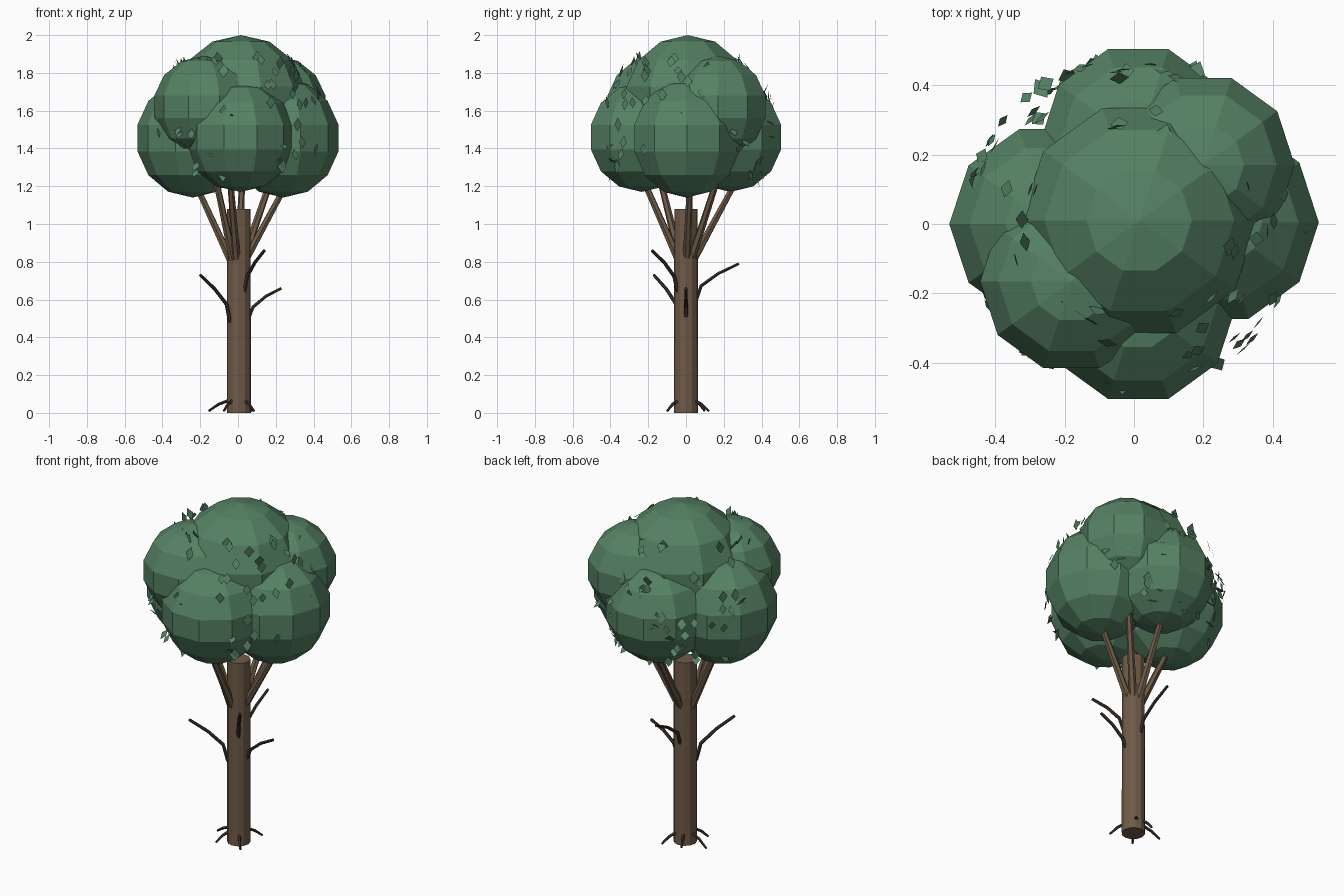
import bpy, bmesh, math, random
from mathutils import Vector, Matrix

if "Cube" in bpy.data.objects:
    bpy.data.objects.remove(bpy.data.objects["Cube"])
random.seed(7)


def material(name, rgb):
    mat = bpy.data.materials.new(name)
    mat.use_nodes = True
    mat.diffuse_color = (*rgb, 1)
    mat.node_tree.nodes["Principled BSDF"].inputs["Base Color"].default_value = (*rgb, 1)
    return mat


BARK = material("bark brown", (0.16, 0.105, 0.064))
TWIG = material("dark twig brown", (0.048, 0.034, 0.025))
GREEN = material("leaf green", (0.09, 0.22, 0.125))


def make(name, bm, mat):
    mesh = bpy.data.meshes.new(name)
    bm.to_mesh(mesh)
    bm.free()
    mesh.materials.append(mat)
    obj = bpy.data.objects.new(name, mesh)
    bpy.context.collection.objects.link(obj)
    return obj


def limb(name, path, radii, mat, sides):
    """Tapered tube whose rings follow a path."""
    bm = bmesh.new()
    pts = [Vector(p) for p in path]
    rings = []
    for i, p in enumerate(pts):
        along = pts[min(i + 1, len(pts) - 1)] - pts[max(i - 1, 0)]
        turn = along.to_track_quat("Z", "Y")
        rings.append([bm.verts.new(p + turn @ Vector((radii[i] * math.cos(a), radii[i] * math.sin(a), 0)))
                      for a in (math.tau * k / sides for k in range(sides))])
    for low, high in zip(rings, rings[1:]):
        for k in range(sides):
            n = (k + 1) % sides
            bm.faces.new((low[k], low[n], high[n], high[k]))
    bm.faces.new(rings[0][::-1])
    bm.faces.new(rings[-1])
    return make(name, bm, mat)


# Trunk
limb("trunk", [(0.005, 0, 0), (0.005, 0, 1.08)], [0.063, 0.062], BARK, 12)

# Branches rising into the crown
branch_ends = {
    "left": (0.24, 0.02, 1.18), "right": (-0.21, 0.02, 1.18),
    "front": (-0.04, -0.22, 1.22), "back": (0.02, 0.24, 1.18),
    "front_right": (-0.12, -0.14, 1.25), "back_left": (0.18, 0.17, 1.25),
}
for side, end in branch_ends.items():
    tip = Vector(end)
    out = Vector((tip.x, tip.y, 0)).normalized() * 0.04
    base = out + Vector((0, 0, 0.81))
    limb("branch_" + side, [base, base.lerp(tip, 0.5), tip + (tip - base) * 0.12],
         [0.022, 0.019, 0.016], BARK, 6)

# Bare twigs: steep at the trunk, then bending outward (tip, height of the twig)
twig_ends = {
    "left": ((0.23, 0, 0.66), 0.16), "right": ((-0.2, -0.17, 0.73), 0.25),
    "front": ((0.14, -0.18, 0.86), 0.22), "back": ((0, 0.28, 0.79), 0.19),
}
for side, (end, drop) in twig_ends.items():
    tip = Vector(end)
    out = Vector((tip.x, tip.y, 0)).normalized()
    start = out * 0.055 + Vector((0, 0, tip.z - drop))
    bend = out * 0.08 + Vector((0, 0, tip.z - drop * 0.62))
    limb("twig_" + side, [start, bend, bend.lerp(tip, 0.45) + Vector((0, 0, 0.012)), tip],
         [0.011, 0.01, 0.009, 0.008], TWIG, 6)

# Small roots reaching down to the ground
root_ends = [(-0.155, 0.03), (-0.075, -0.1), (0.085, -0.1), (0.075, 0.12), (-0.04, 0.1)]
for i, (x, y) in enumerate(root_ends):
    tip = Vector((x, y, 0.01))
    out = Vector((x, y, 0)).normalized()
    start = out * 0.052 + Vector((0, 0, 0.065))
    mid = start.lerp(tip, 0.5) + Vector((0, 0, 0.008))
    limb(f"root_{i + 1}", [start, mid, tip], [0.009, 0.008, 0.006], TWIG, 5)

# Foliage clumps: centre and radii, each with a corner facing the sides
clumps = {
    "top": ((0.015, 0.01, 1.65), (0.35, 0.35, 0.35)),
    "left": ((0.24, 0.005, 1.455), (0.3, 0.3, 0.315)),
    "right": ((-0.24, 0, 1.455), (0.3, 0.295, 0.315)),
    "front": ((0.012, -0.235, 1.46), (0.29, 0.29, 0.29)),
    "back": ((0.012, 0.235, 1.46), (0.29, 0.29, 0.29)),
    "front_right": ((-0.18, -0.165, 1.62), (0.27, 0.27, 0.27)),
    "back_left": ((0.2, 0.17, 1.62), (0.27, 0.27, 0.27)),
}
for side, (centre, size) in clumps.items():
    bm = bmesh.new()
    bmesh.ops.create_uvsphere(bm, u_segments=10, v_segments=7, radius=1,
                              matrix=Matrix.Rotation(math.radians(18), 4, "Z"))
    bmesh.ops.scale(bm, vec=size, verts=bm.verts)
    bmesh.ops.translate(bm, vec=centre, verts=bm.verts)
    make("foliage_" + side, bm, GREEN)

# Loose diamond leaves scattered around the crown
bm = bmesh.new()
for i in range(170):
    turn = random.uniform(0, math.tau)
    rise = random.uniform(-0.6, 0.85)
    flat = math.sqrt(1 - rise * rise)
    spot = Vector((0.485 * flat * math.cos(turn), 0.475 * flat * math.sin(turn), 1.5 + 0.46 * rise))
    facing = Vector((math.cos(turn), math.sin(turn), random.uniform(-0.3, 0.6)))
    spin = facing.to_track_quat("Z", "Y").to_matrix() @ Matrix.Rotation(random.uniform(-0.7, 0.7), 3, "X")
    half = random.uniform(0.028, 0.038)
    corners = [(0, -half), (half * 0.75, 0), (0, half), (-half * 0.75, 0)]
    bm.faces.new([bm.verts.new(spot + spin @ Vector((x, y, 0))) for x, y in corners])
make("loose_leaves", bm, GREEN)
